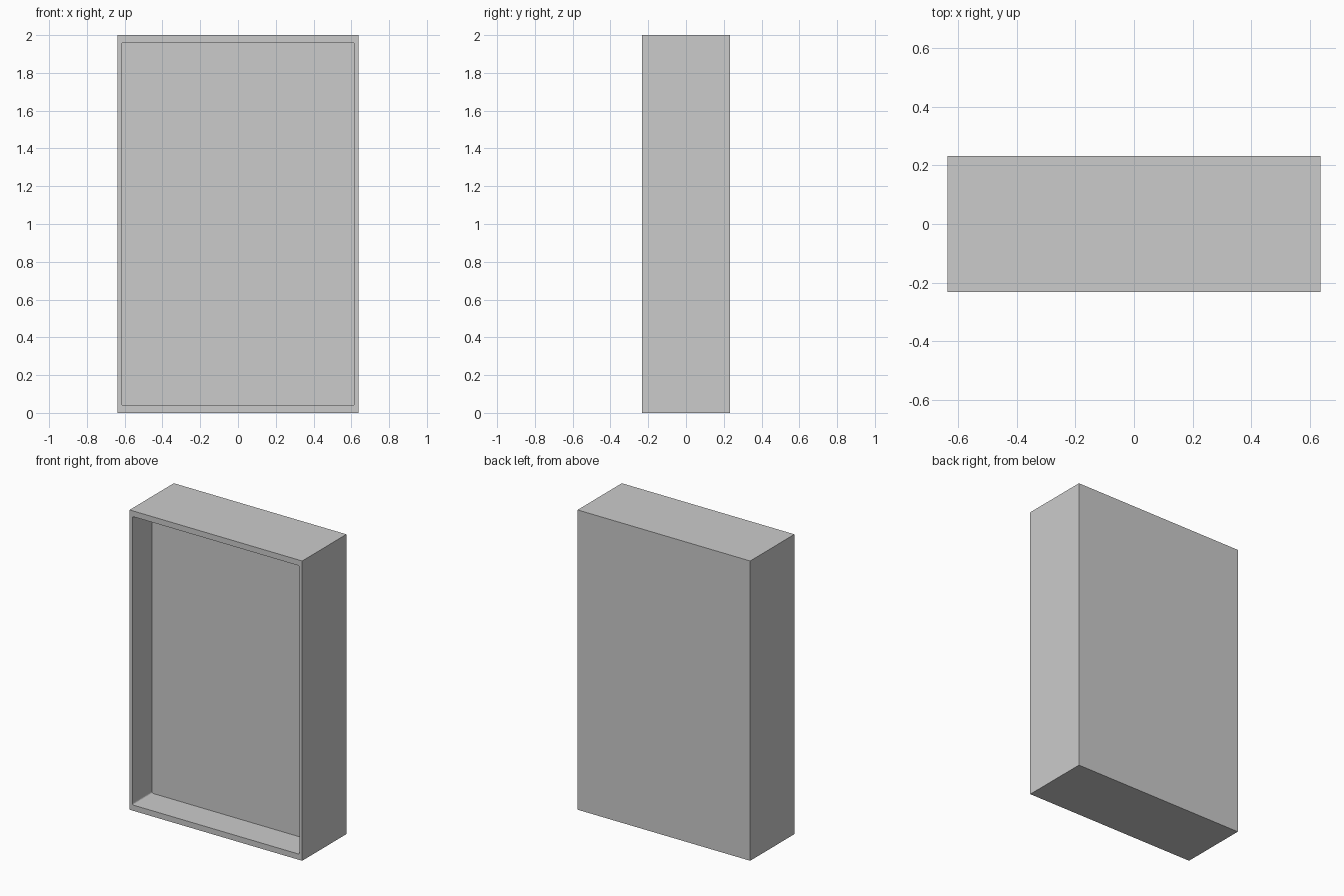
import bpy, bmesh

if "Cube" in bpy.data.objects:
    bpy.data.objects.remove(bpy.data.objects["Cube"])

W, D, H = 1.274, 0.466, 2.0      # outer size
SIDE, RAIL = 0.021, 0.038        # rim widths: sides, top and bottom
RECESS, RADIUS = 0.205, 0.01     # pocket depth, opening corner radius


def box(name, x, y, z):
    """Box from (min, max) pairs; returns the object."""
    bm = bmesh.new()
    bmesh.ops.create_cube(bm, size=1)
    for v in bm.verts:
        v.co = [r[c > 0] for r, c in zip((x, y, z), v.co)]
    mesh = bpy.data.meshes.new(name)
    bm.to_mesh(mesh)
    bm.free()
    ob = bpy.data.objects.new(name, mesh)
    bpy.context.collection.objects.link(ob)
    return ob


# Cabinet body
cabinet = box("cabinet_body", (-W / 2, W / 2), (-D / 2, D / 2), (0, H))

# Pocket cutter with rounded corners running along the depth
cutter = box("recess_cutter", (-W / 2 + SIDE, W / 2 - SIDE),
             (-D / 2 - 0.1, -D / 2 + RECESS), (RAIL, H - RAIL))
bm = bmesh.new()
bm.from_mesh(cutter.data)
edges = [e for e in bm.edges
         if abs(e.verts[0].co.y - e.verts[1].co.y) > 0.01]
bmesh.ops.bevel(bm, geom=edges, offset=RADIUS, segments=3, profile=0.5, affect='EDGES')
bm.to_mesh(cutter.data)
bm.free()
cutter.hide_render = True
cutter.hide_viewport = True

# Open recess in the front
cut = cabinet.modifiers.new("front_recess", 'BOOLEAN')
cut.operation = 'DIFFERENCE'
cut.solver = 'EXACT'
cut.object = cutter
